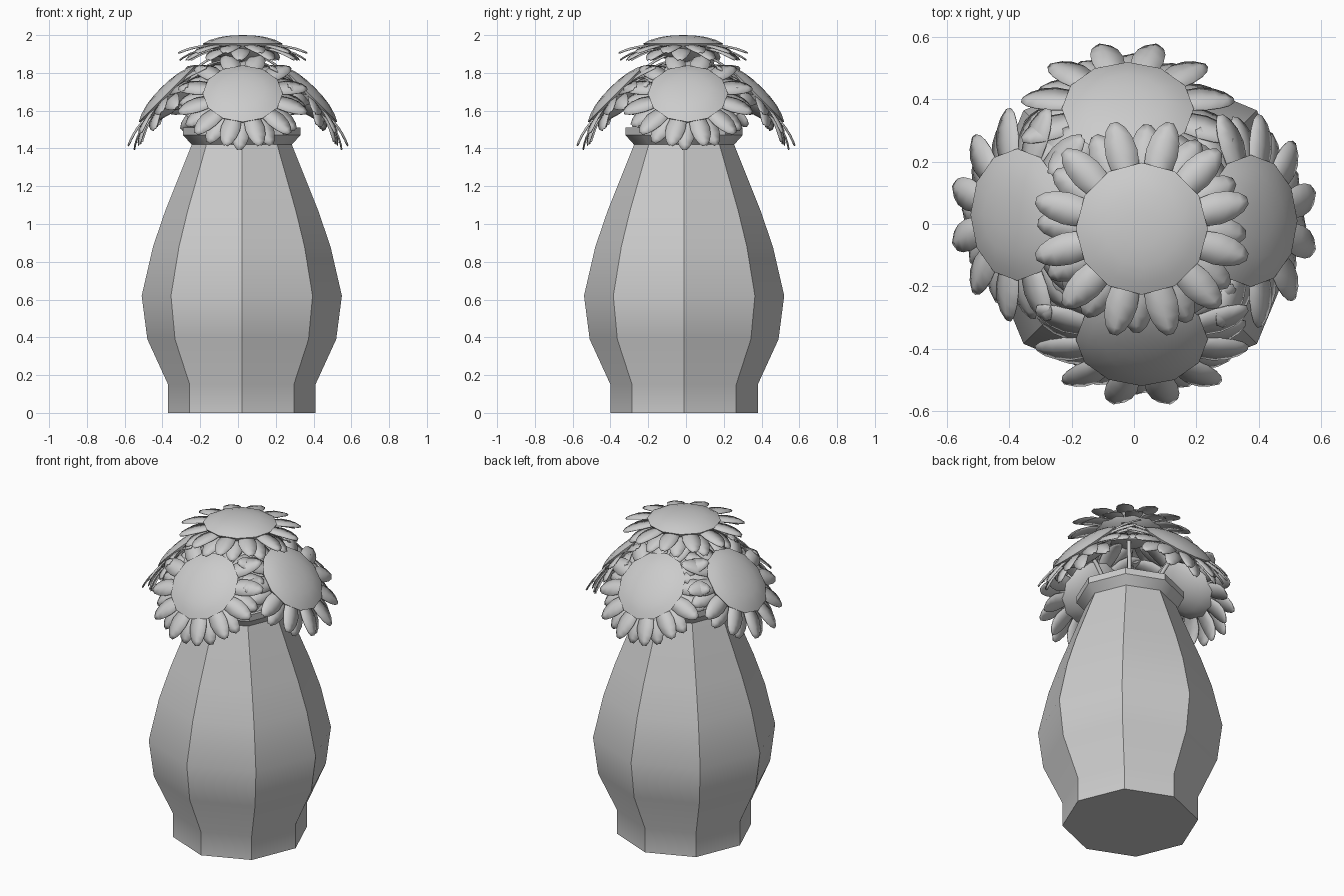
import bpy, bmesh
from math import pi, sin, cos, radians
from mathutils import Vector, Matrix

if "Cube" in bpy.data.objects:
    bpy.data.objects.remove(bpy.data.objects["Cube"])


def finish(name, bm, angle=35):
    bmesh.ops.remove_doubles(bm, verts=bm.verts, dist=1e-5)
    bmesh.ops.recalc_face_normals(bm, faces=bm.faces)
    me = bpy.data.meshes.new(name)
    bm.to_mesh(me)
    bm.free()
    ob = bpy.data.objects.new(name, me)
    bpy.context.collection.objects.link(ob)
    bpy.ops.object.select_all(action='DESELECT')
    ob.select_set(True)
    bpy.context.view_layer.objects.active = ob
    bpy.ops.object.shade_smooth_by_angle(angle=radians(angle))
    return ob


def lathe(bm, profile, sides):
    rings = [[bm.verts.new((r * cos(2 * pi * i / sides), r * sin(2 * pi * i / sides), z))
              for i in range(sides)] if r > 0 else [bm.verts.new((0, 0, z))]
             for r, z in profile]
    for a, b in zip(rings, rings[1:]):
        for i in range(sides):
            j = (i + 1) % sides
            if len(a) == 1:
                bm.faces.new((a[0], b[j], b[i]))
            elif len(b) == 1:
                bm.faces.new((a[i], a[j], b[0]))
            else:
                bm.faces.new((a[i], a[j], b[j], b[i]))


# Eight-sided vase with a thin inner wall
outer = [(0, 0), (.39, 0), (.39, .15), (.50, .39), (.53, .62), (.47, .88),
         (.405, 1.07), (.265, 1.42), (.31, 1.47), (.31, 1.51)]
inner = [(.285, 1.51), (.24, 1.42), (.38, 1.07), (.445, .88), (.505, .62),
         (.475, .39), (.365, .15), (.365, .025), (0, .025)]
bm = bmesh.new()
lathe(bm, outer + inner, 8)
vase = finish("vase", bm)
vase.location = (.02, -.01, 0)


# One petal as a curved strip: radius, half width, height
PETAL = [(.13, .03, 0), (.20, .046, -.002), (.25, .052, -.008), (.295, .046, -.018),
         (.33, .032, -.030), (.352, .012, -.040)]


def petal_ring(bm, scale, drop, droop, turn, count=12):
    for k in range(count):
        rot = Matrix.Rotation(turn + 2 * pi * k / count, 3, 'Z')
        rows = []
        for r, w, z in PETAL:
            rows.append([bm.verts.new(rot @ Vector((r * scale, s * w, z * droop + drop - .006 * abs(s))))
                         for s in (-1, 0, 1)])
        for a, b in zip(rows, rows[1:]):
            for i in (0, 1):
                bm.faces.new((a[i], b[i], b[i + 1], a[i + 1]))


DOME = [(0, .045), (.06, .043), (.12, .035), (.175, .019), (.212, 0),
        (.185, -.035), (.13, -.07), (.06, -.09), (0, -.095)]


def flower(name, loc, out, turn):
    n = Vector(out).normalized()
    q = Vector((0, 0, 1)).rotation_difference(n)
    m = Matrix.Translation(loc) @ q.to_matrix().to_4x4()
    # domed seed head
    bm = bmesh.new()
    lathe(bm, DOME, 12)
    finish(name + "_head", bm).matrix_world = m @ Matrix.Rotation(pi / 2, 4, 'Z')
    # two layers of petals
    bm = bmesh.new()
    petal_ring(bm, 1.0, -.004, 1.0, turn)
    petal_ring(bm, .95, -.022, 1.5, turn + radians(12))
    ob = finish(name + "_petals", bm, 60)
    ob.matrix_world = m
    thick = ob.modifiers.new("thickness", 'SOLIDIFY')
    thick.thickness = .004
    # stem bending down into the vase
    loc = Vector(loc)
    side = Vector((n.x, n.y, 0))
    pts = [Vector((.02, -.01, .6)) + side * .05, Vector((.02, -.01, 1.4)) + side * .15,
           loc - n * .12, loc - n * .05]
    cu = bpy.data.curves.new(name + "_stem", 'CURVE')
    cu.dimensions = '3D'
    cu.bevel_depth = .013
    cu.bevel_resolution = 1
    cu.use_fill_caps = True
    sp = cu.splines.new('POLY')
    sp.points.add(len(pts) - 1)
    for p, co in zip(sp.points, pts):
        p.co = (*co, 1)
    bpy.context.collection.objects.link(bpy.data.objects.new(name + "_stem", cu))


# Bouquet: one flower on top and four leaning outwards
flower("top_flower", (.025, -.015, 1.955), (0, 0, 1), radians(15))
flower("front_flower", (.025, -.37, 1.69), (0, -1, 1), radians(15))
flower("right_flower", (.375, .01, 1.69), (1, 0, 1), radians(15))
flower("back_flower", (-.02, .37, 1.69), (0, 1, 1), radians(15))
flower("left_flower", (-.375, .03, 1.69), (-1, 0, 1), radians(15))
